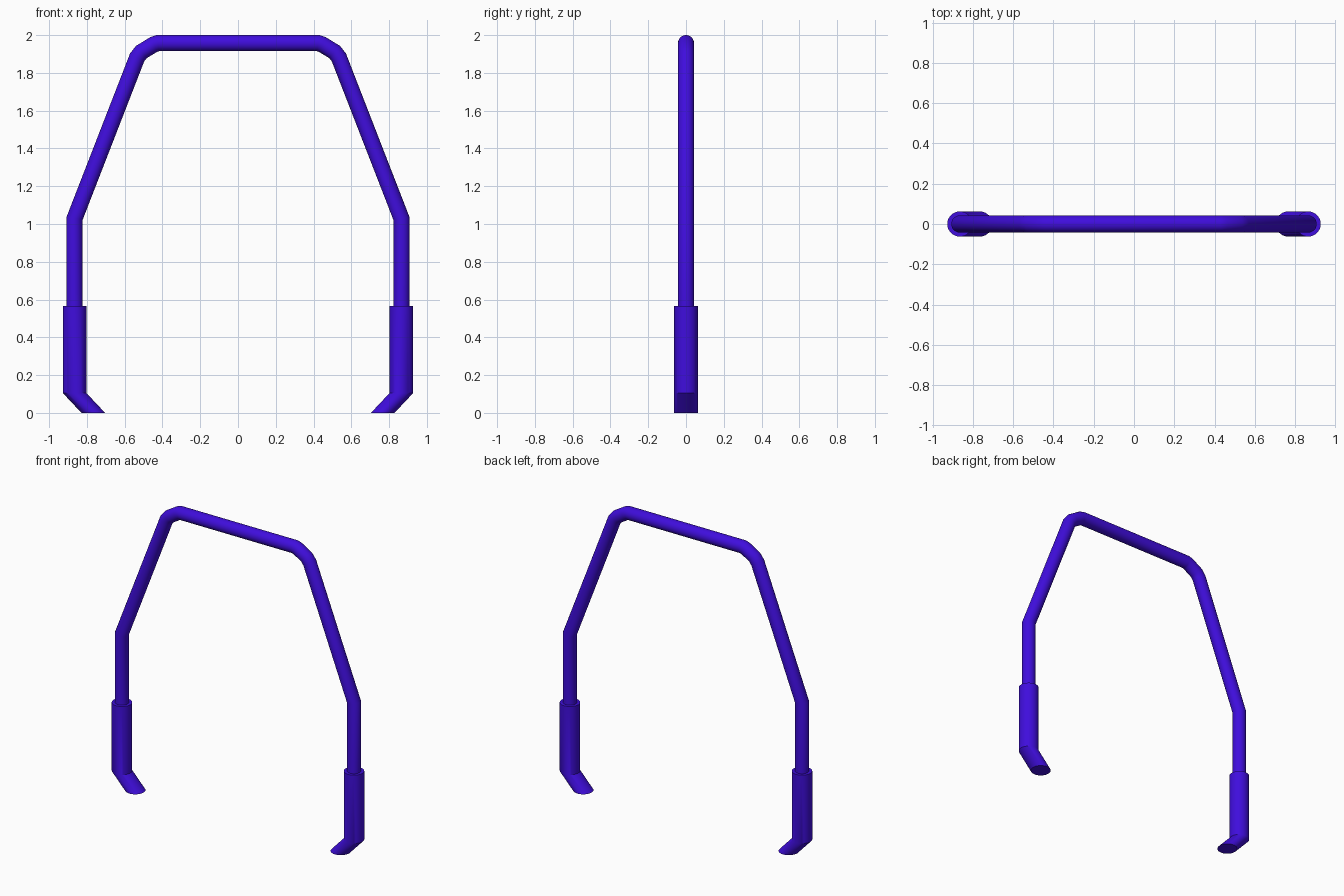
import bpy, bmesh
from math import cos, sin, pi
from mathutils import Vector

if "Cube" in bpy.data.objects:
    bpy.data.objects.remove(bpy.data.objects["Cube"])

SIDES = 32
mat = bpy.data.materials.new("violet_paint")
mat.diffuse_color = (0.05, 0.004, 0.72, 1)
mat.use_nodes = True
mat.node_tree.nodes["Principled BSDF"].inputs["Base Color"].default_value = mat.diffuse_color


def loft(name, rings):
    """Skin a list of (centre, in-plane axis) rings; the other axis is y."""
    bm = bmesh.new()
    loops = []
    for centre, axis, radius in rings:
        loops.append([bm.verts.new(centre + axis * cos(2 * pi * i / SIDES)
                                   + Vector((0, radius * sin(2 * pi * i / SIDES), 0)))
                      for i in range(SIDES)])
    for a, b in zip(loops, loops[1:]):
        for i in range(SIDES):
            j = (i + 1) % SIDES
            bm.faces.new((a[i], a[j], b[j], b[i]))
    bm.faces.new(loops[0])
    bm.faces.new(loops[-1])
    bmesh.ops.recalc_face_normals(bm, faces=bm.faces)
    me = bpy.data.meshes.new(name)
    bm.to_mesh(me)
    bm.free()
    me.materials.append(mat)
    ob = bpy.data.objects.new(name, me)
    bpy.context.collection.objects.link(ob)
    bpy.ops.object.select_all(action='DESELECT')
    ob.select_set(True)
    bpy.context.view_layer.objects.active = ob
    bpy.ops.object.shade_smooth_by_angle(angle=pi / 6)
    return ob


# Bent hoop tube, swept with mitred joints
R = 0.0425
half = [(0.865, 0.55), (0.865, 1.03), (0.534, 1.882), (0.511, 1.911),
        (0.445, 1.951), (0.424, 1.9575)]
path = [Vector((x, 0, z)) for x, z in half]
path += [Vector((-p.x, 0, p.z)) for p in reversed(path)]
rings = []
for i, p in enumerate(path):
    d_in = (p - path[max(i - 1, 0)]).normalized()
    d_out = (path[min(i + 1, len(path) - 1)] - p).normalized()
    t = (d_in + d_out).normalized()
    d = d_in if i else d_out
    normal = Vector((t.z, 0, -t.x))
    rings.append((p, normal * (R / t.dot(d)), R))
loft("hoop_tube", rings)

# Thicker lower sleeves with feet sheared inward to the ground
S = 0.0625
for side, label in ((1, "right"), (-1, "left")):
    loft(label + "_sleeve",
         [(Vector((side * x, 0, z)), Vector((S, 0, 0)), S)
          for x, z in ((0.865, 0.565), (0.865, 0.105), (0.766, 0))])
